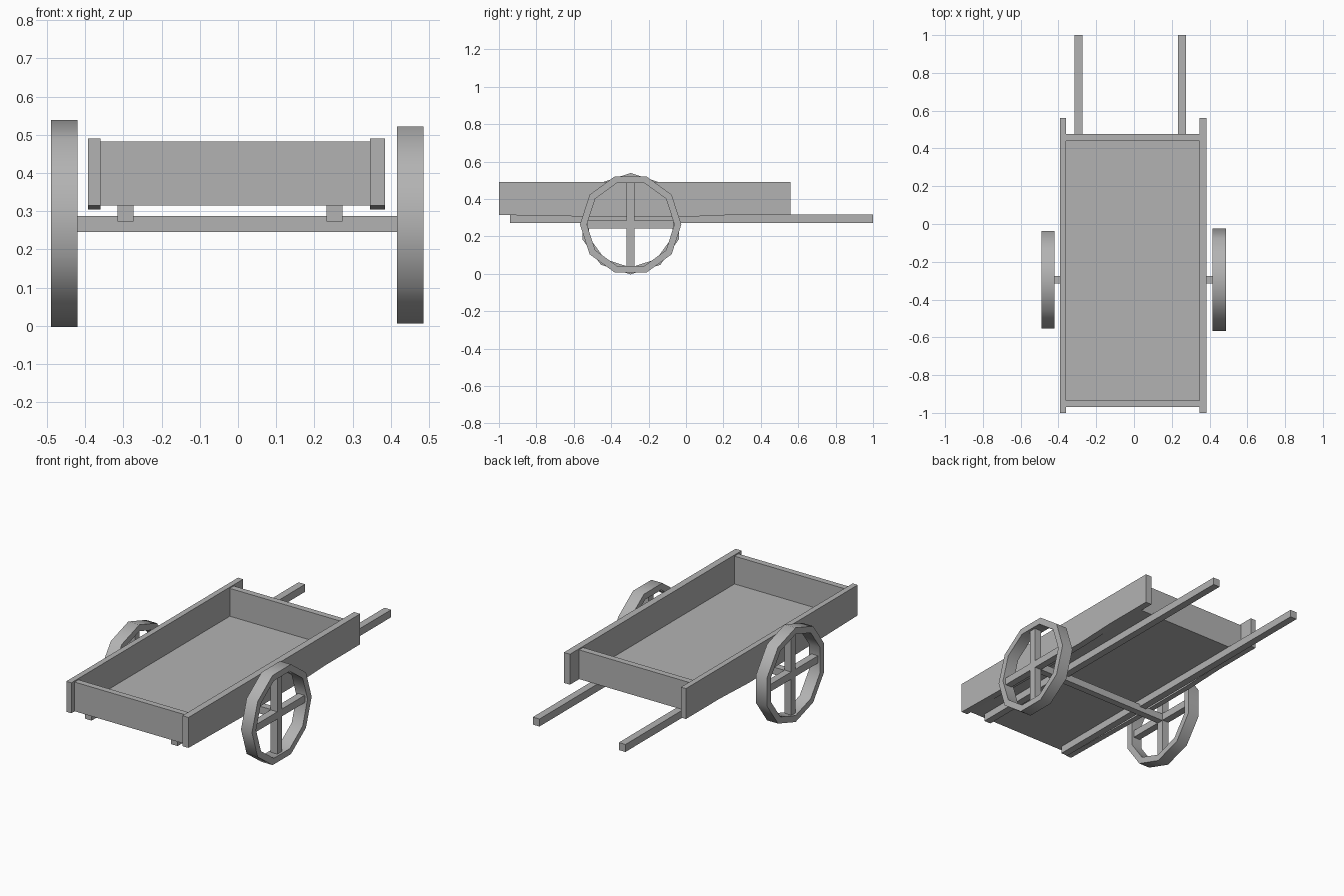
import bpy, bmesh, math

cube = bpy.data.objects.get("Cube")
if cube:
    bpy.data.objects.remove(cube, do_unlink=True)

GREY = (0.45, 0.45, 0.45, 1)
wood = bpy.data.materials.new("grey_wood")
wood.use_nodes = True
wood.diffuse_color = GREY
wood.node_tree.nodes["Principled BSDF"].inputs["Base Color"].default_value = GREY


def finish(name, bm):
    bmesh.ops.recalc_face_normals(bm, faces=bm.faces)
    mesh = bpy.data.meshes.new(name)
    bm.to_mesh(mesh)
    bm.free()
    mesh.materials.append(wood)
    obj = bpy.data.objects.new(name, mesh)
    bpy.context.collection.objects.link(obj)
    return obj


def prism(name, x0, x1, outline):
    """Extrude a side outline of (y, z) points from x0 to x1."""
    bm = bmesh.new()
    face = bm.faces.new([bm.verts.new((x0, y, z)) for y, z in outline])
    side = bmesh.ops.extrude_face_region(bm, geom=[face])["geom"]
    verts = [v for v in side if isinstance(v, bmesh.types.BMVert)]
    bmesh.ops.translate(bm, vec=(x1 - x0, 0, 0), verts=verts)
    return finish(name, bm)


def box(name, x0, x1, y0, y1, z0, z1):
    return prism(name, x0, x1, [(y0, z0), (y1, z0), (y1, z1), (y0, z1)])


def rim(name, x0, x1, y, z, outer, inner, turn, sides=10):
    """Ten-sided wheel rim with a rectangular section."""
    bm = bmesh.new()
    section = [(x0, outer), (x1, outer), (x1, inner), (x0, inner)]
    rings = []
    for i in range(sides):
        a = turn + math.tau * i / sides
        rings.append([bm.verts.new((x, y + r * math.cos(a), z + r * math.sin(a)))
                      for x, r in section])
    for i, ring in enumerate(rings):
        after = rings[(i + 1) % sides]
        for j in range(4):
            k = (j + 1) % 4
            bm.faces.new((ring[j], ring[k], after[k], after[j]))
    obj = finish(name, bm)
    bpy.ops.object.select_all(action="DESELECT")
    obj.select_set(True)
    bpy.context.view_layer.objects.active = obj
    bpy.ops.object.shade_smooth_by_angle(angle=math.radians(40))


# Cart bed: sagging side boards, end boards and floor
side_outline = [(-1, 0.315), (-0.45, 0.305), (0, 0.305), (0.25, 0.315),
                (0.56, 0.315), (0.56, 0.49), (-1, 0.49)]
prism("right_side_board", -0.392, -0.36, side_outline)
prism("left_side_board", 0.346, 0.385, side_outline)
box("front_board", -0.36, 0.346, -0.97, -0.935, 0.315, 0.483)
box("back_board", -0.36, 0.346, 0.44, 0.476, 0.315, 0.483)
box("floor", -0.36, 0.346, -0.935, 0.44, 0.315, 0.323)

# Long shafts under the bed
for name, x in (("right_shaft", -0.294), ("left_shaft", 0.253)):
    box(name, x - 0.021, x + 0.021, -0.94, 1, 0.273, 0.316)

# Axle
Y = -0.296
box("axle", -0.455, 0.45, Y - 0.02, Y + 0.02, 0.245, 0.287)

# Wheels: rim and crossed spokes
for side, x, z, turn in (("right", -0.455, 0.268, math.pi / 2),
                         ("left", 0.451, 0.264, 0)):
    rim(side + "_wheel_rim", x - 0.035, x + 0.035, Y, z, 0.271, 0.234, turn)
    s, r = 0.021, 0.23
    box(side + "_upright_spoke", x - s, x + s, Y - s, Y + s, z - r, z + r)
    box(side + "_level_spoke", x - s, x + s, Y - r, Y + r, z - s, z + s)
